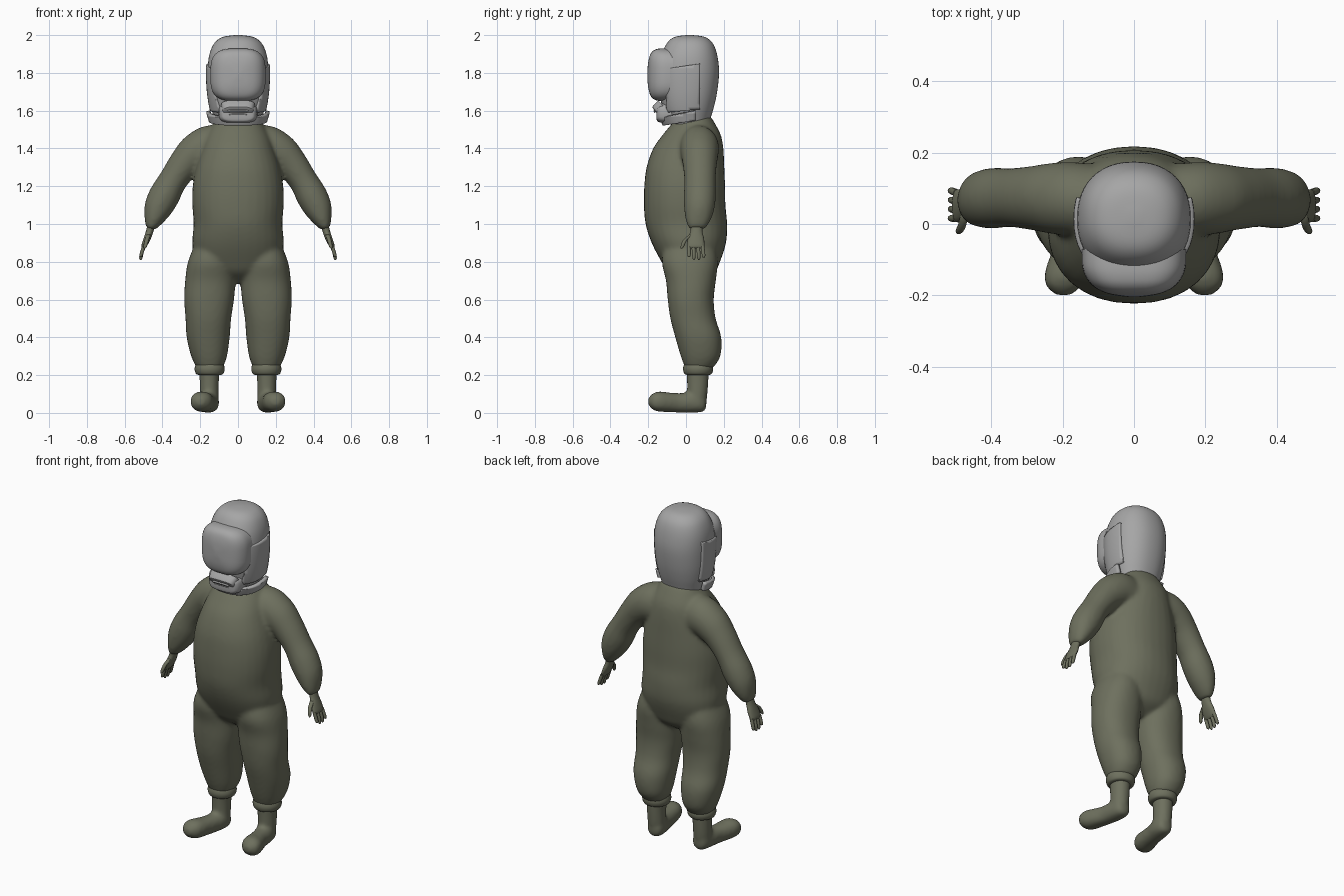
import bpy, bmesh, math
from mathutils import Vector as V

if "Cube" in bpy.data.objects:
    bpy.data.objects.remove(bpy.data.objects["Cube"])


def material(name, rgb):
    m = bpy.data.materials.new(name)
    m.diffuse_color = (*rgb, 1)
    m.use_nodes = True
    m.node_tree.nodes["Principled BSDF"].inputs["Base Color"].default_value = m.diffuse_color
    return m


OLIVE = material("olive fabric", (0.155, 0.162, 0.112))
GREY = material("light grey", (0.38, 0.38, 0.38))


def finish(bm, name, mat, angle=40):
    bmesh.ops.recalc_face_normals(bm, faces=bm.faces)
    me = bpy.data.meshes.new(name)
    bm.to_mesh(me)
    bm.free()
    ob = bpy.data.objects.new(name, me)
    bpy.context.collection.objects.link(ob)
    me.materials.append(mat)
    bpy.ops.object.select_all(action='DESELECT')
    ob.select_set(True)
    bpy.context.view_layer.objects.active = ob
    bpy.ops.object.shade_smooth_by_angle(angle=math.radians(angle))
    return ob


def spline(a, b, c, d, t):
    return 0.5 * (2 * b + (c - a) * t + (2 * a - 5 * b + 4 * c - d) * t * t
                  + (3 * b - a - 3 * c + d) * t ** 3)


def loft(bm, rings, n=32, p=2.0, steps=4, caps=True, mirror=False):
    """Skin superellipse rings (centre, u axis, v axis) along a smooth path."""
    rings = [tuple(V(q) for q in r) for r in rings]
    dense, last = [], len(rings) - 1
    for i in range(last):
        k = [rings[max(0, min(last, j))] for j in (i - 1, i, i + 1, i + 2)]
        for s in range(steps):
            dense.append([spline(k[0][c], k[1][c], k[2][c], k[3][c], s / steps) for c in range(3)])
    dense.append(rings[-1])
    for side in ((1, -1) if mirror else (1,)):
        rows = []
        for c, u, v in dense:
            row = []
            for a in range(n):
                co, si = math.cos(math.tau * a / n), math.sin(math.tau * a / n)
                q = (c + u * math.copysign(abs(co) ** (2 / p), co)
                     + v * math.copysign(abs(si) ** (2 / p), si))
                row.append(bm.verts.new((q.x * side, q.y, q.z)))
            rows.append(row)
        for r0, r1 in zip(rows, rows[1:]):
            for a in range(n):
                b = (a + 1) % n
                bm.faces.new((r0[a], r0[b], r1[b], r1[a]))
        if caps:
            bm.faces.new(rows[0])
            bm.faces.new(rows[-1])


def level(z, x, rx, y, ry):
    return (x, y, z), (rx, 0, 0), (0, ry, 0)


# Suit: torso, arms, legs and feet fused into one soft skin
bm = bmesh.new()
loft(bm, [level(z, 0, rx, y, ry) for z, rx, y, ry in (
    (.69, .05, .03, .05), (.74, .16, .03, .12), (.8, .222, .025, .155), (.9, .242, .015, .197),
    (1.0, .235, .002, .216), (1.1, .242, -.007, .216), (1.2, .24, -.007, .214),
    (1.3, .222, -.003, .206), (1.4, .19, .012, .186), (1.47, .165, .03, .155),
    (1.53, .13, .04, .115), (1.57, .1, .05, .08))], p=2.2)
arm = ((.08, .06, 1.40, .125, .105), (.17, .07, 1.405, .112, .104), (.225, .072, 1.375, .10, .1),
       (.285, .073, 1.315, .085, .09), (.345, .074, 1.23, .076, .083), (.39, .073, 1.15, .082, .085),
       (.425, .07, 1.08, .074, .08), (.45, .064, 1.015, .048, .064), (.465, .058, .975, .024, .042))
rings = []
for i, (x, y, z, r, ry) in enumerate(arm):
    a, b = arm[max(i - 1, 0)], arm[min(i + 1, len(arm) - 1)]
    d = V((b[0] - a[0], 0, b[2] - a[2])).normalized()
    rings.append(((x, y, z), V((-d.z, 0, d.x)) * r, (0, ry, 0)))
loft(bm, rings, mirror=True)
loft(bm, [level(*r) for r in (
    (.9, .13, .095, .02, .13), (.8, .143, .122, .02, .148), (.7, .147, .133, .026, .132),
    (.6, .153, .132, .025, .122), (.5, .157, .121, .037, .12), (.4, .158, .114, .065, .122),
    (.3, .153, .095, .077, .105), (.24, .15, .07, .07, .075))], p=2.2, mirror=True)
loft(bm, [level(*r) for r in (
    (.26, .15, .058, .06, .062), (.18, .152, .052, .062, .058), (.1, .152, .05, .06, .054),
    (.04, .15, .048, .055, .05))], mirror=True)
loft(bm, [((x, y, z), (w, 0, 0), (0, 0, h)) for x, y, z, w, h in (
    (.15, .108, .05, .02, .025), (.15, .09, .052, .043, .047), (.153, .04, .055, .053, .054),
    (.165, -.03, .053, .05, .052), (.18, -.09, .056, .056, .052), (.192, -.14, .06, .06, .054),
    (.197, -.175, .06, .05, .044), (.198, -.2, .06, .02, .018))], p=2.2, mirror=True)
suit = finish(bm, "suit", OLIVE, 180)
mod = suit.modifiers.new("fuse", 'REMESH')
mod.mode, mod.voxel_size, mod.use_smooth_shade = 'VOXEL', .011, True
mod = suit.modifiers.new("soften", 'SMOOTH')
mod.factor, mod.iterations = .5, 8

# Elastic cuffs above the ankles
bm = bmesh.new()
loft(bm, [level(z, .15, rx, .064, rx) for z, rx in (
    (.2, .05), (.205, .07), (.225, .079), (.245, .078), (.26, .07), (.262, .05))], mirror=True)
finish(bm, "ankle_cuffs", OLIVE, 60)

# Hands: flat palm, four fingers and a thumb
bm = bmesh.new()
loft(bm, [((x, y, z), (t, 0, .2 * t), (0, w, 0)) for x, y, z, t, w in (
    (.458, .057, 1.0, .02, .032), (.468, .055, .96, .019, .032), (.482, .052, .92, .018, .044),
    (.497, .051, .885, .014, .046), (.501, .051, .872, .008, .04))], n=16, mirror=True)
fingers = [((.497, y, .885), (.510, y * 1.06, .845), (.516, y * 1.08, tip), .0105)
           for y, tip in ((.015, .825), (.039, .81), (.063, .81), (.087, .822))]
fingers.append(((.474, .03, .945), (.483, -.005, .915), (.494, -.024, .87), .012))
for a, b, c, r in fingers:
    ring = [(a, r), (b, r * .95), (V(b).lerp(V(c), .75), r * .8), (c, r * .3)]
    loft(bm, [(q, (s, 0, 0), (0, s, 0)) for q, s in ring], n=10, steps=2, mirror=True)
finish(bm, "hands", OLIVE, 60)

# Helmet shell
SHELL = ((1.53, .118, .015, .108), (1.56, .127, .012, .118), (1.62, .143, .011, .137),
         (1.7, .155, .012, .153), (1.8, .16, .014, .161), (1.88, .155, .016, .152),
         (1.94, .136, .02, .131), (1.975, .108, .02, .105), (1.993, .07, .02, .07), (2.0, .015, .02, .015))


def shell(bm, grow=0, caps=True):
    loft(bm, [level(z, 0, rx + grow, y, ry + grow) for z, rx, y, ry in SHELL],
         n=48, p=2.25, caps=caps)


bm = bmesh.new()
shell(bm)
finish(bm, "helmet_shell", GREY, 60)


# Raised plates cut from an enlarged shell; each cut is (point, outward normal)
def shell_plate(name, grow, thick, cuts):
    bm = bmesh.new()
    shell(bm, grow, False)
    for co, no in cuts:
        bmesh.ops.bisect_plane(bm, geom=bm.verts[:] + bm.edges[:] + bm.faces[:],
                               plane_co=co, plane_no=no, clear_outer=True)
    ob = finish(bm, name, GREY)
    mod = ob.modifiers.new("thickness", 'SOLIDIFY')
    mod.thickness, mod.offset = thick, -1


shell_plate("helmet_side_panels", .01, .02, (
    ((0, .075, 0), (0, 1, 0)), ((0, -.105, 0), (0, -1, 0)),
    ((0, 0, 1.838), (0, -.15, 1)), ((0, 0, 1.6), (0, .1, -1))))
shell_plate("helmet_neck_band", .012, .02, (
    ((0, 0, 1.592), (0, -.2, 1)), ((0, 0, 1.545), (0, .15, -1)), ((0, .05, 0), (0, 1, 0))))

# Domed visor
bm = bmesh.new()
loft(bm, [((0, y, 1.79), (.146 * s, 0, 0), (0, 0, .141 * t)) for y, s, t in (
    (-.07, 1, .97), (-.115, 1, .99), (-.145, .94, .98), (-.17, .82, .92), (-.188, .64, .78),
    (-.199, .4, .52), (-.204, .15, .2), (-.205, .01, .01))], n=48, p=3.2)
finish(bm, "visor", GREY, 60)

# Breathing mask: broad base, tilted snout, vent bars
bm = bmesh.new()
loft(bm, [((0, y, 1.587), (.1 * s, 0, 0), (0, 0, .052 * s)) for y, s in (
    (-.06, 1.05), (-.12, 1), (-.145, .9), (-.155, .7), (-.157, .05))], n=32, p=3.5)
finish(bm, "mask_base", GREY)
out, up = V((0, -.75, -.66)), V((0, -.66, .75))
mid = V((0, -.125, 1.6))
bm = bmesh.new()
loft(bm, [(mid + out * d, (w, 0, 0), up * h) for d, w, h in (
    (-.02, .09, .055), (.02, .082, .052), (.028, .074, .046), (.03, .06, .036))], p=4, steps=2)
finish(bm, "mask_snout", GREY)
bm = bmesh.new()
for k in (-.024, 0, .024):
    loft(bm, [(mid + out * d + up * k, (w, 0, 0), up * .007) for d, w in (
        (.02, .056), (.034, .056), (.038, .05))], n=16, p=4, steps=1)
finish(bm, "mask_vent_bars", GREY)
